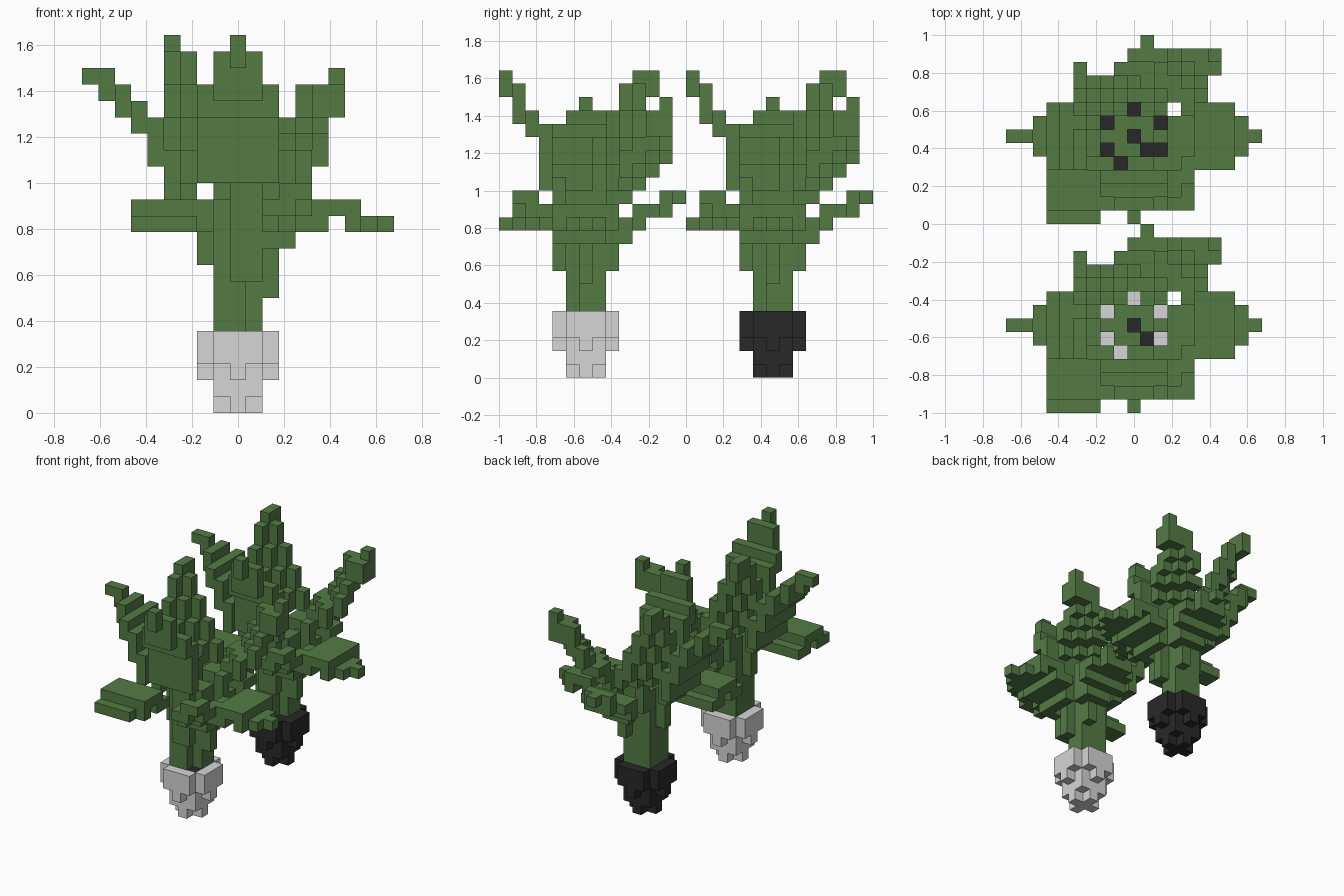
import bpy
import bmesh
import math
from mathutils import Vector

cube = bpy.data.objects.get("Cube")
if cube:
    bpy.data.objects.remove(cube)

U = 1 / 14                      # edge of one block
CX, CY = 9, 6                   # block column at the middle of a plant
PLANT_SHIFT = 14                # blocks between the two plants


def material(name, rgb):
    m = bpy.data.materials.new(name)
    m.use_nodes = True
    m.diffuse_color = (*rgb, 1)
    m.node_tree.nodes["Principled BSDF"].inputs["Base Color"].default_value = (*rgb, 1)
    return m


GREEN = material("leaf green", (0.088, 0.198, 0.06))
GREY = material("light grey", (0.67, 0.67, 0.68))
BLACK = material("charcoal", (0.022, 0.022, 0.022))

parts = {}                      # part name -> its block cells
taken = set()                   # every cell used so far

# Vertical shafts left open between the leaves
SHAFTS = {(9, 8), (7, 7), (11, 7), (9, 6), (7, 5), (10, 5), (11, 5), (8, 4), (12, 8)}


def add_part(name, cells):
    parts[name] = set(cells) - taken
    taken.update(parts[name])


def disc(k, r2):
    """Round layer of blocks at height k with squared radius r2."""
    return {(CX + i, CY + j, k) for i in range(-2, 3) for j in range(-2, 3)
            if i * i + j * j <= r2}


def leaf_steps(keys, tip):
    """Interpolate (distance, height, half width) keys block by block.

    Yields distance, half width and the heights spanned on the way to the next step.
    """
    steps = []
    for (p0, z0, h0), (p1, z1, h1) in zip(keys, keys[1:]):
        n = abs(p1 - p0)
        for s in range(n):
            t = s / n
            steps.append((round(p0 + (p1 - p0) * t), z0 + (z1 - z0) * t, h0 + (h1 - h0) * t))
    steps.append(keys[-1])
    tops = [z for _, z, _ in steps[1:]] + [steps[-1][1] + tip]
    for (p, z, half), top in zip(steps, tops):
        low, high = sorted((round(z), round(top)))
        yield p, half, range(low, high + 1)


def across(centre, half):
    return range(math.ceil(centre - half), math.floor(centre + half) + 1)


def straight_leaf(name, axis, centre, keys, tip=0):
    """Leaf along x or y; its centre line drifts from centre[0] to centre[1]."""
    length = abs(keys[-1][0] - keys[0][0])
    cells = set()
    for p, half, heights in leaf_steps(keys, tip):
        c = centre[0] + (centre[1] - centre[0]) * abs(p - keys[0][0]) / length
        for q in across(c, half):
            column = (p, q) if axis == "x" else (q, p)
            if column not in SHAFTS:
                cells |= {(*column, k) for k in heights}
    add_part(name, cells)


def diagonal_leaf(name, sx, sy, keys, tip=0):
    """Leaf towards a corner; distance is counted in blocks along both axes."""
    cells = set()
    for u, half, heights in leaf_steps(keys, tip):
        for v in across(-0.5, half):
            column = (CX + sx * ((u + v) // 2), CY + sy * ((u - v) // 2))
            if (u + v) % 2 == 0 and column not in SHAFTS:
                cells |= {(*column, k) for k in heights}
    add_part(name, cells)


# Soil, rounded pot and hollow stem
add_part("soil", disc(4, 2))
add_part("pot", set().union(*(disc(k, r2) for k, r2 in enumerate((1, 2, 4, 5, 5)))))
add_part("stem", {c for k in range(5, 13) for c in disc(k, 2) if c[:2] not in SHAFTS})

# Tall leaves
straight_leaf("front_leaf", "y", (9, 9),
              [(4, 8, 1), (3, 14, 2), (2, 18, 2), (1, 19, 1), (0, 21, 0)], tip=1)
straight_leaf("right_leaf", "x", (6, 6),
              [(7, 9, 0), (6, 12, 1), (5, 13.4, 2), (3, 17, 2), (0, 20, 0)])
diagonal_leaf("back_right_leaf", -1, 1,
              [(2, 8, 0.6), (3, 11, 1.6), (4, 14, 3.6), (5, 15, 3.6),
               (7, 19, 1.6), (8, 21, 0.6), (9, 22, 0.6)], tip=-1)
diagonal_leaf("back_left_leaf", 1, 1,
              [(3, 8, 1), (5, 13, 1.6), (6, 14, 2.6), (9, 16, 2.6),
               (10, 17, 1.6), (11, 19, 1.6), (12, 18, 0.6)], tip=2)

# Low spreading leaves
straight_leaf("low_front_right_leaf", "y", (5, 4.5),
              [(4, 11, 2), (1, 12, 2.4), (0, 11, 1.5)])
diagonal_leaf("low_front_left_leaf", 1, -1,
              [(3, 8, 0.6), (5, 11, 1.6), (6, 11.4, 2.6), (7, 12, 2.6),
               (8, 12, 1.6), (9, 13, 0.6)])
straight_leaf("low_left_leaf", "x", (6, 6),
              [(11, 7, 0), (12, 10, 2), (15, 12, 2), (16, 12, 2), (17, 11, 1), (18, 11, 0)])
straight_leaf("low_back_leaf", "y", (10, 10), [(9, 10, 1), (10, 11, 2), (11, 12, 2), (13, 13, 0)])


def build(name, cells, shift, mat):
    """Mesh the outer block faces of one part."""
    bm = bmesh.new()
    verts = {}

    def vert(p):
        key = tuple(round(c) for c in p)
        if key not in verts:
            x, y, z = key
            verts[key] = bm.verts.new(((x - CX - 0.5) * U, (y + shift) * U - 1, z * U))
        return verts[key]

    for cell in cells:
        for axis in range(3):
            for side in (-1, 1):
                n = Vector((0, 0, 0))
                n[axis] = side
                if tuple(round(a + b) for a, b in zip(cell, n)) in taken:
                    continue
                u = Vector((0, 0, 0))
                u[(axis + 1) % 3] = 1
                v = n.cross(u)
                mid = Vector(cell) + Vector((0.5, 0.5, 0.5)) + n / 2
                bm.faces.new([vert(mid + u * a / 2 + v * b / 2)
                              for a, b in ((-1, -1), (1, -1), (1, 1), (-1, 1))])
    mesh = bpy.data.meshes.new(name)
    bm.to_mesh(mesh)
    bm.free()
    mesh.materials.append(mat)
    bpy.context.collection.objects.link(bpy.data.objects.new(name, mesh))


# Two matching plants, one in a light pot and one in a dark pot
for place, shift, pot_mat in (("front", 0, GREY), ("back", PLANT_SHIFT, BLACK)):
    for part_name, cells in parts.items():
        mat = {"pot": pot_mat, "soil": BLACK}.get(part_name, GREEN)
        build(f"{place}_plant_{part_name}", cells, shift, mat)
